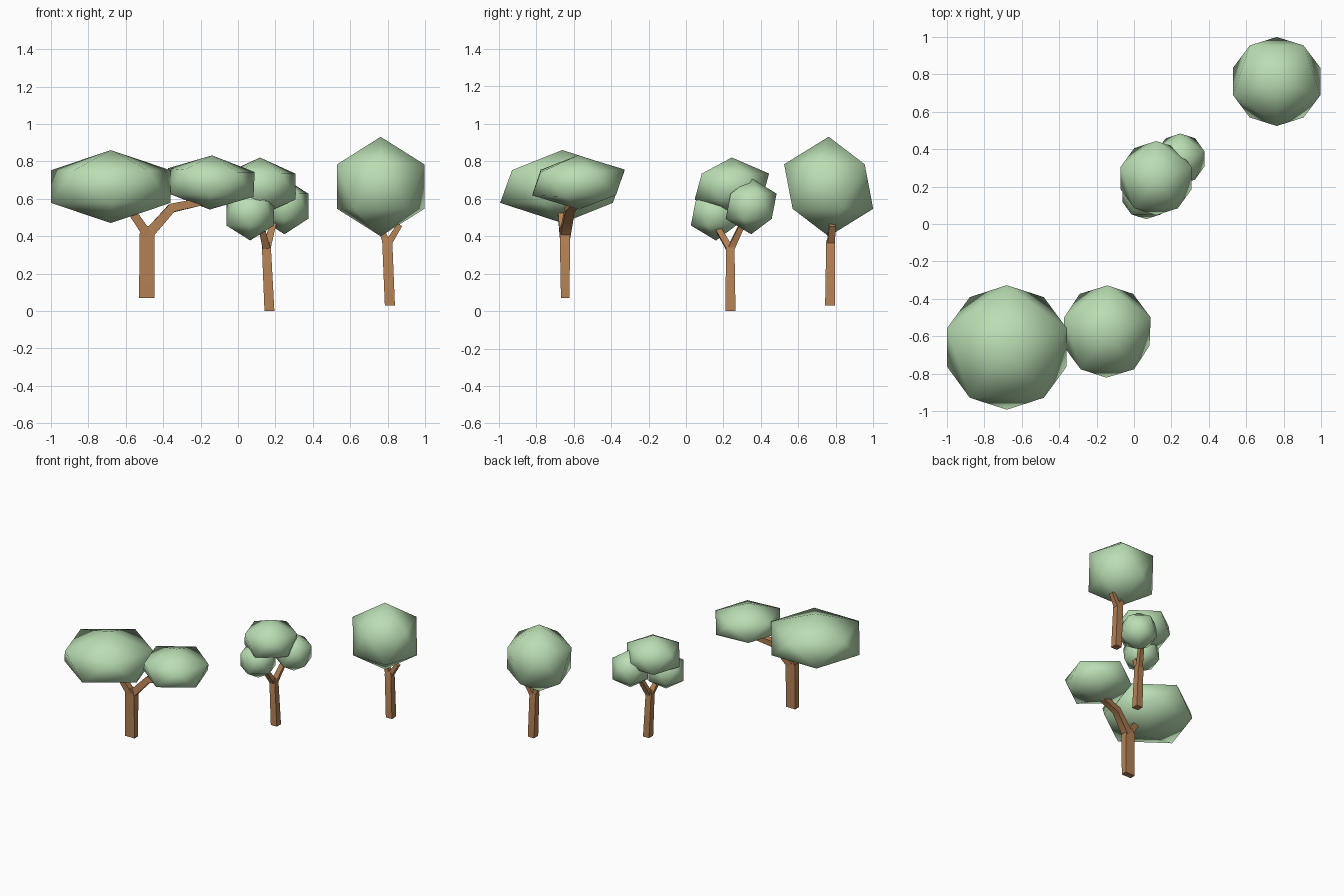
import bpy, bmesh, math
from mathutils import Vector

if "Cube" in bpy.data.objects:
    bpy.data.objects.remove(bpy.data.objects["Cube"])


def material(name, col):
    m = bpy.data.materials.new(name)
    m.diffuse_color = (*col, 1)
    m.use_nodes = True
    m.node_tree.nodes["Principled BSDF"].inputs["Base Color"].default_value = m.diffuse_color
    return m


LEAF = material("leaf_green", (0.49, 0.73, 0.45))
BARK = material("bark_brown", (0.45, 0.22, 0.09))


def foliage(name, centre, size, turn=90, tilt=(0, 0)):
    """Low-poly leaf clump: a stretched icosahedron standing on its point."""
    bpy.ops.mesh.primitive_ico_sphere_add(subdivisions=1, radius=1)
    ob = bpy.context.object
    ob.name = name
    # spin the mesh itself so size stays along the world axes
    for v in ob.data.vertices:
        x, y = v.co.x, v.co.y
        a = math.radians(turn)
        v.co.x = (x * math.cos(a) - y * math.sin(a)) * size[0]
        v.co.y = (x * math.sin(a) + y * math.cos(a)) * size[1]
        v.co.z *= size[2]
    ob.location = centre
    ob.rotation_euler = (math.radians(tilt[0]), math.radians(tilt[1]), 0)
    ob.data.materials.append(LEAF)
    ob.data.shade_smooth()


def limb(name, path):
    """Four-sided tapering limb; path rows are x, y, z, width, depth."""
    pts = [Vector(p[:3]) for p in path]
    bm = bmesh.new()
    rings = []
    for i, p in enumerate(pts):
        t = Vector()
        if i > 0:
            t += (p - pts[i - 1]).normalized()
        if i < len(pts) - 1:
            t += (pts[i + 1] - p).normalized()
        if i == 0:
            t = Vector((0, 0, 1)) if path[0][2] < 0.1 else t
        t.normalize()
        b = Vector((0, 1, 0))
        b = (b - t * b.dot(t)).normalized()
        a = b.cross(t)
        w, d = path[i][3] / 2, path[i][4] / 2
        rings.append([bm.verts.new(p + a * w * s + b * d * q)
                      for s, q in ((-1, -1), (1, -1), (1, 1), (-1, 1))])
    for r, s in zip(rings, rings[1:]):
        for k in range(4):
            bm.faces.new((r[k], r[(k + 1) % 4], s[(k + 1) % 4], s[k]))
    bm.faces.new(rings[0][::-1])
    bm.faces.new(rings[-1])
    bmesh.ops.recalc_face_normals(bm, faces=bm.faces)
    me = bpy.data.meshes.new(name)
    bm.to_mesh(me)
    bm.free()
    ob = bpy.data.objects.new(name, me)
    bpy.context.collection.objects.link(ob)
    me.materials.append(BARK)
    bpy.ops.object.select_all(action='DESELECT')
    ob.select_set(True)
    bpy.context.view_layer.objects.active = ob
    bpy.ops.object.shade_smooth_by_angle(angle=math.radians(50))


# Wide flat-topped tree
foliage("wide_tree_large_canopy", (-0.68, -0.66, 0.665), (0.376, 0.372, 0.195))
foliage("wide_tree_small_canopy", (-0.145, -0.575, 0.687), (0.272, 0.277, 0.145), tilt=(1, 2.5))
limb("wide_tree_trunk", [(-0.487, -0.645, 0.07, 0.083, 0.046),
                         (-0.487, -0.647, 0.41, 0.08, 0.055),
                         (-0.485, -0.647, 0.455, 0.04, 0.05)])
limb("wide_tree_left_branch", [(-0.485, -0.65, 0.41, 0.05, 0.05),
                               (-0.55, -0.66, 0.505, 0.045, 0.045),
                               (-0.60, -0.67, 0.58, 0.04, 0.04)])
limb("wide_tree_right_branch", [(-0.48, -0.645, 0.41, 0.055, 0.055),
                                (-0.355, -0.62, 0.55, 0.048, 0.05),
                                (-0.17, -0.585, 0.59, 0.04, 0.045)])

# Small tree with three leaf clumps
foliage("small_tree_top_clump", (0.118, 0.245, 0.665), (0.222, 0.222, 0.155))
foliage("small_tree_front_clump", (0.065, 0.16, 0.522), (0.15, 0.15, 0.145))
foliage("small_tree_back_clump", (0.248, 0.348, 0.56), (0.15, 0.152, 0.15))
limb("small_tree_trunk", [(0.168, 0.238, 0.0, 0.053, 0.053),
                          (0.152, 0.236, 0.34, 0.048, 0.046),
                          (0.152, 0.236, 0.37, 0.03, 0.03)])
limb("small_tree_front_branch", [(0.153, 0.235, 0.33, 0.04, 0.036),
                                 (0.125, 0.165, 0.45, 0.034, 0.03)])
limb("small_tree_back_branch", [(0.153, 0.238, 0.33, 0.04, 0.036),
                                (0.18, 0.29, 0.44, 0.036, 0.03),
                                (0.205, 0.325, 0.52, 0.034, 0.028)])

# Round tree
foliage("round_tree_canopy", (0.763, 0.762, 0.665), (0.274, 0.266, 0.266), turn=-90)
limb("round_tree_trunk", [(0.812, 0.77, 0.03, 0.054, 0.054),
                          (0.798, 0.773, 0.37, 0.054, 0.048),
                          (0.798, 0.775, 0.395, 0.036, 0.035)])
limb("round_tree_left_branch", [(0.795, 0.773, 0.36, 0.038, 0.04),
                                (0.758, 0.775, 0.46, 0.03, 0.03)])
limb("round_tree_right_branch", [(0.802, 0.775, 0.36, 0.038, 0.04),
                                 (0.865, 0.782, 0.46, 0.028, 0.035)])
